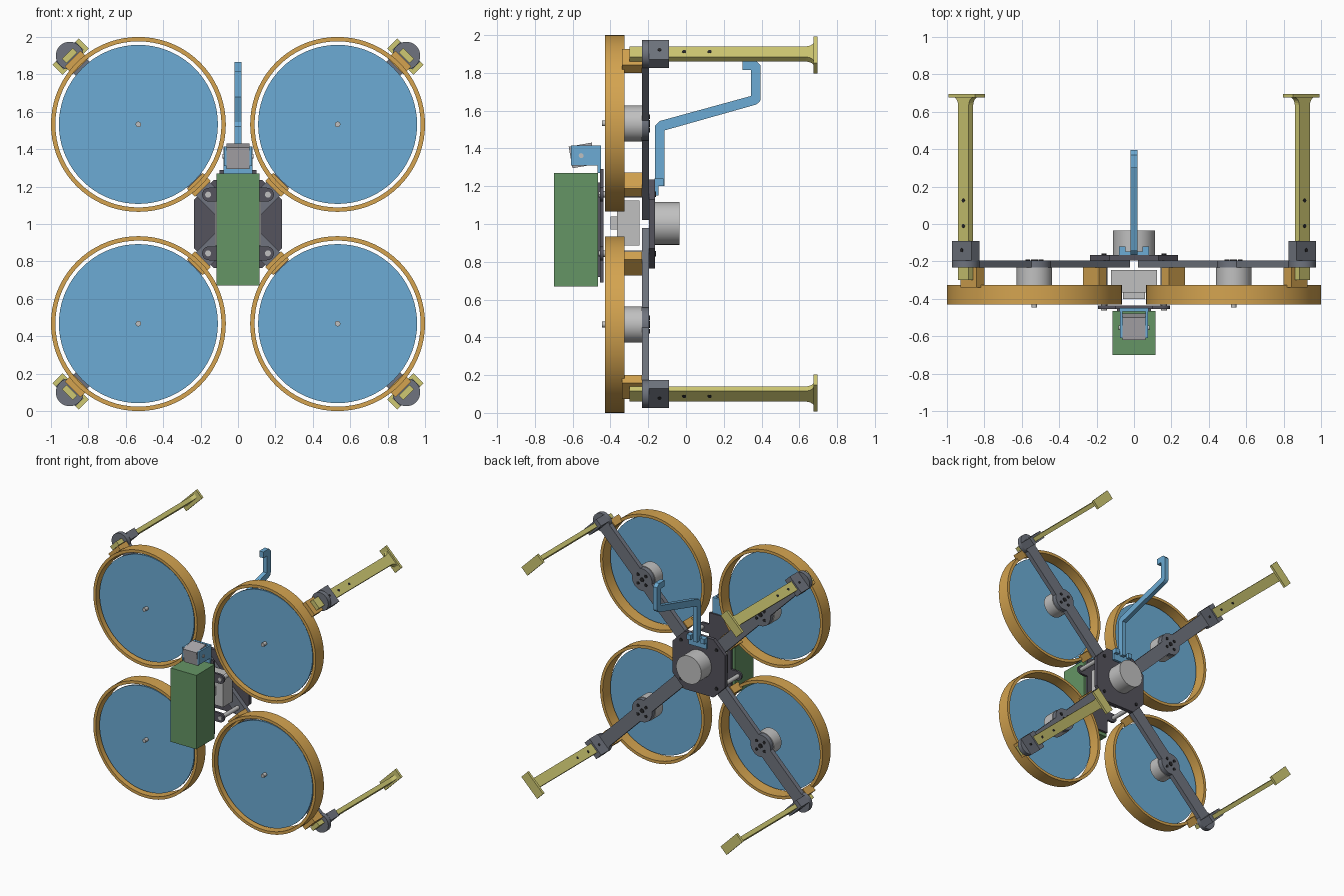
import bpy, bmesh, math
from math import sin, cos, pi, asin, sqrt

if "Cube" in bpy.data.objects:
    bpy.data.objects.remove(bpy.data.objects["Cube"], do_unlink=True)


def material(name, *rgb):
    m = bpy.data.materials.new(name)
    m.use_nodes = True
    m.diffuse_color = (*rgb, 1)
    m.node_tree.nodes["Principled BSDF"].inputs["Base Color"].default_value = (*rgb, 1)
    return m


BLUE = material("sky blue", 0.15, 0.41, 0.66)
ORANGE = material("amber", 0.66, 0.37, 0.08)
GREEN = material("leaf green", 0.13, 0.30, 0.13)
OLIVE = material("olive yellow", 0.62, 0.58, 0.17)
SILVER = material("silver", 0.53, 0.53, 0.53)
GREY = material("camera grey", 0.42, 0.41, 0.43)
SLATE = material("slate", 0.16, 0.175, 0.21)
DARK = material("charcoal", 0.09, 0.087, 0.11)
BLACK = material("screw hole", 0.02, 0.02, 0.022)

MID = 1.0       # height of the frame centre
ROTOR = 0.5325  # rotor offset along x and z
TIP = 1.273     # radius of the leg sockets
ROOT2 = sqrt(2)


def make(name, verts, faces, mat, smooth=False):
    me = bpy.data.meshes.new(name)
    me.from_pydata(verts, [], faces)
    bm = bmesh.new()
    bm.from_mesh(me)
    bmesh.ops.recalc_face_normals(bm, faces=bm.faces)
    bm.to_mesh(me)
    bm.free()
    ob = bpy.data.objects.new(name, me)
    bpy.context.collection.objects.link(ob)
    me.materials.append(mat)
    if smooth:
        bpy.ops.object.select_all(action="DESELECT")
        ob.select_set(True)
        bpy.context.view_layer.objects.active = ob
        bpy.ops.object.shade_smooth_by_angle(angle=math.radians(30))
    return ob


def front(u, v, d):
    """Outline in x and z, depth along y."""
    return (u, d, MID + v)


def side(u, v, d):
    """Outline in y and z, depth along x."""
    return (d, u, v)


def prism(name, pts, d0, d1, mat, to3d=front, smooth=False):
    n = len(pts)
    verts = [to3d(u, v, d) for d in (d0, d1) for u, v in pts]
    faces = [list(range(n)), list(range(n, 2 * n))]
    faces += [(i, (i + 1) % n, n + (i + 1) % n, n + i) for i in range(n)]
    return make(name, verts, faces, mat, smooth)


def rect(u0, u1, v0, v1):
    return [(u0, v0), (u1, v0), (u1, v1), (u0, v1)]


def box(name, x, y, z, mat):
    return prism(name, rect(*y, *z), *x, mat, side)


def arc(cu, cv, r, a0, a1, n=16):
    return [(cu + r * cos(a0 + (a1 - a0) * i / n), cv + r * sin(a0 + (a1 - a0) * i / n))
            for i in range(n + 1)]


def disc(name, u, v, r, d0, d1, mat, to3d=front, n=32):
    return prism(name, arc(u, v, r, 0, 2 * pi, n)[:-1], d0, d1, mat, to3d, True)


def ring(name, x, z, r0, r1, y0, y1, mat, n=72):
    verts = []
    for r, y in ((r0, y0), (r1, y0), (r1, y1), (r0, y1)):
        verts += [front(u, v, y) for u, v in arc(x, z, r, 0, 2 * pi, n)[:-1]]
    faces = [(k * n + i, k * n + (i + 1) % n, (k + 1) % 4 * n + (i + 1) % n, (k + 1) % 4 * n + i)
             for k in range(4) for i in range(n)]
    return make(name, verts, faces, mat, True)


def arm_outline(w=0.052, hub=ROTOR * ROOT2, rh=0.09, re=0.074):
    a, b = asin(w / rh), asin(w / re)
    half = [(0.03 + w, w)] + arc(hub, 0, rh, pi - a, a) + arc(TIP, 0, re, pi - b, 0)
    return [(0.03, 0)] + half + [(u, -v) for u, v in reversed(half[:-1])]


# The four arms, each with its rotor, guard and leg
for sx, sz, corner in ((1, 1, "upper_left"), (-1, 1, "upper_right"),
                       (1, -1, "lower_left"), (-1, -1, "lower_right")):
    def radial(r, t, y):
        return (sx * (r - t) / ROOT2, y, MID + sz * (r + t) / ROOT2)

    def upright(t, y, r):
        return radial(r, t, y)

    def name(part):
        return corner + "_" + part

    cx, cz = sx * ROTOR, sz * ROTOR
    hub = ROTOR * ROOT2
    prism(name("arm"), arm_outline(), -0.232, -0.195, SLATE, radial, True)

    # Rotor, motor and guard
    ring(name("guard_ring"), cx, cz, 0.444, 0.4675, -0.43, -0.325, ORANGE)
    disc(name("rotor_disc"), cx, cz, 0.425, -0.41, -0.396, BLUE, n=72)
    disc(name("motor"), cx, cz, 0.095, -0.33, -0.232, SILVER, n=40)
    disc(name("shaft"), cx, cz, 0.015, -0.446, -0.33, SILVER, n=16)
    for i, r in enumerate((hub - 0.46, hub + 0.465)):
        prism(name("guard_mount_%d" % i), rect(r - 0.027, r + 0.033, -0.06, 0.06),
              -0.34, -0.232, ORANGE, radial)
    for i in range(4):
        u, v = hub + 0.05 * cos(i * pi / 2), 0.05 * sin(i * pi / 2)
        disc(name("motor_screw_%d" % i), u, v, 0.013, -0.196, -0.191, BLACK, radial, 12)
    disc(name("motor_bore"), hub, 0, 0.018, -0.196, -0.191, BLACK, radial, 16)

    # Leg with flared foot, held in a socket
    flare = arc(0.085, 0.635, 0.045, pi, pi / 2, 6)
    stem = [(-0.04, -0.30), (0.04, -0.30)] + flare
    stem += [(-t, y) for t, y in reversed(flare)]
    prism(name("leg"), stem, TIP - 0.017, TIP + 0.017, OLIVE, upright)
    prism(name("foot"), rect(-0.1, 0.1, 0.676, 0.696), TIP - 0.045, TIP + 0.031, OLIVE, upright)
    prism(name("leg_socket"), rect(-0.074, 0.074, -0.196, -0.09),
          TIP - 0.031, TIP + 0.031, SLATE, upright)
    for i, (y, reach) in enumerate(((-0.14, 0.033), (-0.01, 0.019), (0.125, 0.019))):
        disc(name("leg_hole_%d" % i), 0, y, 0.011, TIP - reach, TIP - reach + 0.004,
             BLACK, upright, 12)
        disc(name("leg_hole_outer_%d" % i), 0, y, 0.011, TIP + reach - 0.004, TIP + reach,
             BLACK, upright, 12)

    # Standoff joining the two centre plates, with its mounting ear
    px, pz = sx * 0.16, sz * 0.157
    disc(name("standoff"), px, pz, 0.017, -0.437, -0.19, SILVER, n=16)
    ear = arc(0.155, 0, 0.037, -pi / 2, pi / 2, 10) + [(0.07, 0.037), (0.07, -0.037)]
    prism(name("plate_ear"), [(sx * u, pz + v) for u, v in ear], -0.455, -0.437, DARK, smooth=True)
    disc(name("ear_screw"), px, pz, 0.016, -0.462, -0.455, SILVER, n=12)
    disc(name("plate_screw"), px, pz, 0.014, -0.166, -0.158, BLACK, n=12)

# Centre plates
E, F = 0.235, 0.13
corners = [(E, -F), (E, F), (F, E), (-F, E), (-E, F), (-E, -F), (-F, -E), (F, -E)]
prism("rear_plate", corners, -0.195, -0.165, DARK)
box("front_plate", (-0.1, 0.1), (-0.455, -0.437), (0.69, 1.29), DARK)

# Electronics between the plates and sensor at the back
box("electronics_box", (-0.122, 0.122), (-0.365, -0.245), (0.885, 1.125), SILVER)
box("electronics_connector", (-0.06, 0.06), (-0.40, -0.365), (0.97, 1.04), SILVER)
disc("rear_sensor", 0, 0.003, 0.113, -0.165, -0.035, SILVER, n=48)

# Battery
box("battery", (-0.115, 0.115), (-0.70, -0.465), (0.67, 1.27), GREEN)
box("battery_pad", (-0.09, 0.09), (-0.466, -0.455), (0.72, 1.22), DARK)

# Tilted camera in its bracket
tilt = math.radians(10)
camera = [(-0.55 + u * cos(tilt) - v * sin(tilt), 1.363 + u * sin(tilt) + v * cos(tilt))
          for u, v in rect(-0.062, 0.062, -0.058, 0.058)]
prism("camera", camera, -0.062, 0.062, GREY, side)
box("camera_bracket_back", (-0.078, 0.078), (-0.468, -0.45), (1.27, 1.415), BLUE)
for s, label in ((1, "left"), (-1, "right")):
    box("camera_bracket_" + label, sorted((s * 0.062, s * 0.076)), (-0.61, -0.45),
        (1.31, 1.415), BLUE)
    disc("camera_pivot_" + label, -0.555, 1.362, 0.013, s * 0.076, s * 0.082, SILVER, side, 16)

# Bent hook rising from the rear plate
hook = [(-0.165, 1.20), (-0.115, 1.20), (-0.115, 1.495)]
hook += [(0.37, 1.632)] + arc(0.365, 1.665, 0.03, -pi / 4, 0, 4)
hook += [(0.395, 1.84), (0.37, 1.865), (0.30, 1.865), (0.30, 1.815), (0.345, 1.815), (0.345, 1.678)]
hook += [(-0.14, 1.545), (-0.165, 1.52)]
prism("hook", hook, -0.018, 0.018, BLUE, side)
box("hook_base", (-0.08, 0.08), (-0.166, -0.146), (1.15, 1.24), BLUE)
for s, label in ((1, "left"), (-1, "right")):
    box("hook_foot_" + label, sorted((s * 0.045, s * 0.08)), (-0.166, -0.12), (1.2, 1.24), BLUE)
